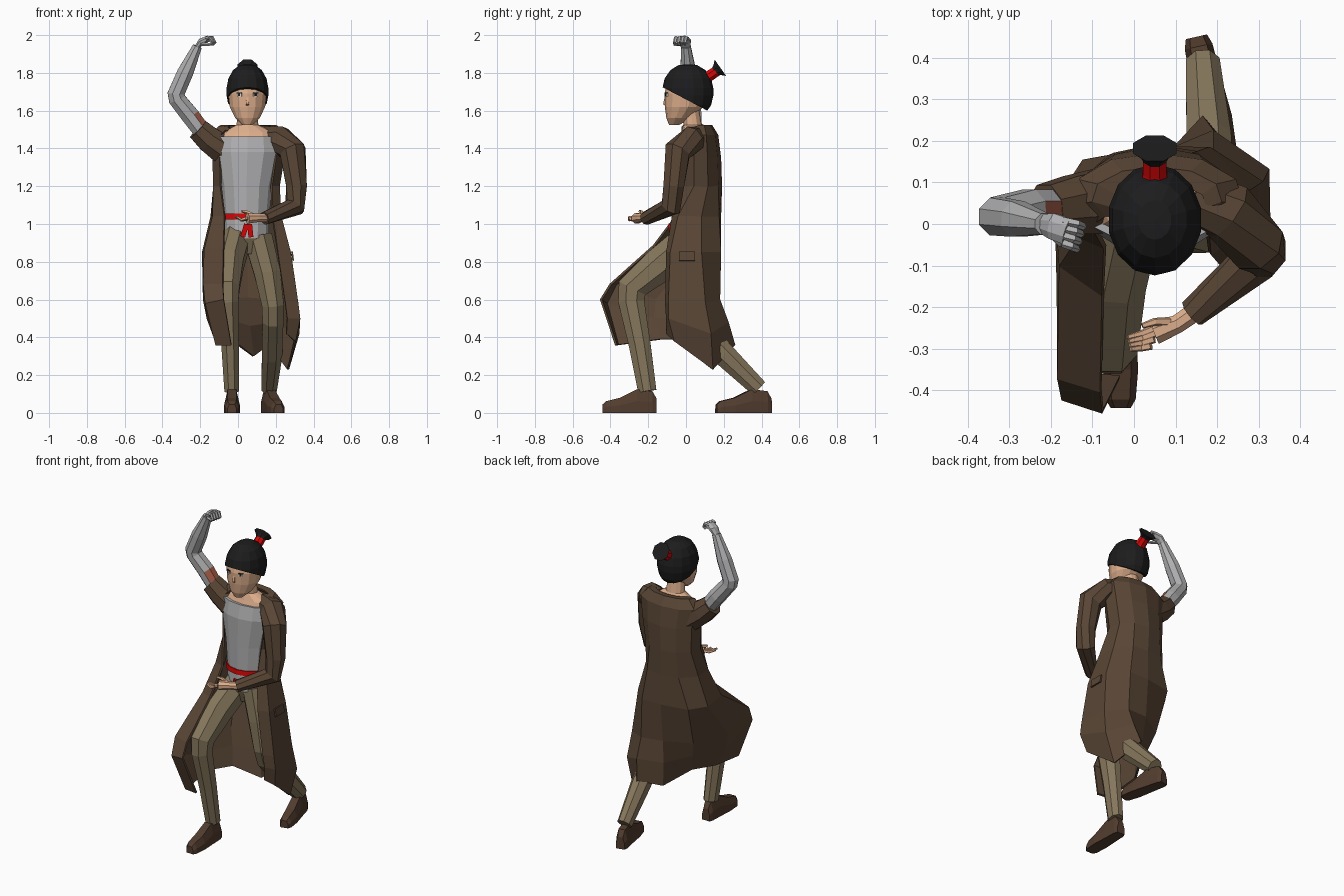
import bpy, bmesh, math
from mathutils import Vector

def mat(name, r, g, b):
    m = bpy.data.materials.new(name)
    m.diffuse_color = (r, g, b, 1)
    return m

COAT = mat("coat brown", .10, .061, .036)
BOOT = mat("boot brown", .085, .046, .028)
TROUSER = mat("trouser khaki", .24, .185, .108)
SHIRT = mat("shirt grey", .43, .43, .44)
WRAP = mat("arm grey", .43, .43, .44)
SKIN = mat("skin", .72, .42, .26)
HAIR = mat("hair black", .012, .012, .013)
RED = mat("sash red", .68, .002, .002)
WOUND = mat("wound red", .34, .10, .06)
WHITE = mat("eye white", .7, .7, .7)

def finish(bm, name, *mats):
    bmesh.ops.recalc_face_normals(bm, faces=bm.faces)
    me = bpy.data.meshes.new(name)
    bm.to_mesh(me)
    bm.free()
    ob = bpy.data.objects.new(name, me)
    bpy.context.collection.objects.link(ob)
    for m in mats:
        me.materials.append(m)
    return ob

def skin_rings(name, rings, m, closed=True):
    """Join rows of points with quads; closed rings get end caps."""
    bm = bmesh.new()
    vs = [[bm.verts.new(p) for p in r] for r in rings]
    n = len(rings[0])
    for a, b in zip(vs, vs[1:]):
        for i in range(n if closed else n - 1):
            j = (i + 1) % n
            bm.faces.new((a[i], a[j], b[j], b[i]))
    if closed:
        bm.faces.new(vs[0])
        bm.faces.new(vs[-1])
    return finish(bm, name, m)

def oval(z, cx, cy, rx, ry, angles, drop=0):
    """Oval row; drop lowers its front."""
    return [(cx + rx * math.sin(math.radians(a)), cy - ry * math.cos(math.radians(a)),
             z - drop * max(0, math.cos(math.radians(a)))) for a in angles]

def stack(name, rows, m, n=12):
    """Horizontal ovals: z, centre x, centre y, radius x, radius y."""
    return skin_rings(name, [oval(*r, [360 * i / n for i in range(n)]) for r in rows], m)

def tube(name, pts, m, n=8, ref=(0, 1, 0), flat=1.0):
    """Limb along a path of x, y, z, radius."""
    ps = [Vector(p[:3]) for p in pts]
    rings = []
    for i, p in enumerate(ps):
        t = Vector()
        if i > 0:
            t += (p - ps[i - 1]).normalized()
        if i < len(ps) - 1:
            t += (ps[i + 1] - p).normalized()
        t.normalize()
        r = Vector(ref)
        u = (r - t * r.dot(t)).normalized()
        v = t.cross(u)
        rad = pts[i][3]
        rings.append([p + (u * math.cos(k) + v * math.sin(k) * flat) * rad
                      for k in [2 * math.pi * (j + .5) / n for j in range(n)]])
    return skin_rings(name, rings, m)

def plate(name, c, size, m, rot=(0, 0, 0)):
    bm = bmesh.new()
    bmesh.ops.create_cube(bm, size=1)
    bmesh.ops.scale(bm, vec=size, verts=bm.verts)
    ob = finish(bm, name, m)
    ob.location, ob.rotation_euler = c, rot
    return ob

# Torso: shirt, sash, hips, bare neck
stack("shirt", [(.925, .045, .02, .118, .095), (1.05, .045, .03, .122, .1), (1.2, .045, .035, .135, .105),
                (1.38, .05, .04, .175, .11), (1.462, .05, .035, .17, .085)], SHIRT)
stack("sash", [(1.025, .045, .028, .13, .106), (1.055, .045, .03, .13, .106)], RED)
for i, (x, r) in enumerate([(.035, -.3), (.065, .1)]):
    plate(f"sash_tail_{i}", (x, -.085, .965), (.026, .009, .07), RED, (.1, -r, 0))
stack("hips", [(.84, .045, .03, .07, .07), (.92, .04, .02, .11, .092), (1.0, .04, .025, .115, .092)], TROUSER)
stack("neck", [(1.43, .05, .03, .165, .08), (1.485, .06, .04, .14, .065), (1.525, .05, .035, .058, .048),
               (1.62, .05, .02, .048, .048)], SKIN)

# Head, nose, eyes
stack("head", [(1.525, .05, -.062, .028, .028), (1.56, .05, -.04, .066, .064), (1.62, .05, -.01, .096, .102),
               (1.69, .05, 0, .104, .114), (1.735, .05, .005, .1, .108), (1.77, .05, .01, .07, .08)], SKIN, 14)
tube("nose", [(.05, -.108, 1.675, .006), (.05, -.114, 1.637, .011), (.05, -.098, 1.624, .006)], SKIN, 4)
for side, s in (("right", -1), ("left", 1)):
    x = .05 + .043 * s
    plate(side + "_eye", (x, -.104, 1.683), (.026, .008, .014), WHITE, (0, 0, .35 * s))
    plate(side + "_pupil", (x, -.106, 1.684), (.011, .008, .014), HAIR, (0, 0, .35 * s))
    plate(side + "_lash", (x, -.105, 1.693), (.028, .008, .004), HAIR, (0, 0, .35 * s))

# Hair cap cut along a sloping hairline, with tied topknot
bm = bmesh.new()
bmesh.ops.create_uvsphere(bm, u_segments=14, v_segments=9, radius=1)
for v in bm.verts:
    z = math.copysign(abs(v.co.z) ** 1.15, v.co.z)
    k = 1 + .16 * abs(v.co.z) * math.hypot(v.co.x, v.co.y)
    v.co = Vector((.05 + v.co.x * .112 * k, .01 + v.co.y * .133 * k, 1.7 + z * .145 * k))
bmesh.ops.bisect_plane(bm, geom=bm.verts[:] + bm.edges[:] + bm.faces[:], plane_co=(0, -.12, 1.722),
                       plane_no=(0, .115, .22), clear_inner=True)
bmesh.ops.holes_fill(bm, edges=[e for e in bm.edges if e.is_boundary])
finish(bm, "hair_cap", HAIR)
tube("hair_tie", [(.05, .09, 1.76, .038), (.05, .125, 1.785, .031), (.05, .16, 1.808, .03)], RED, 8, (1, 0, 0))
tube("topknot", [(.05, .145, 1.8, .024), (.05, .165, 1.815, .035), (.05, .182, 1.827, .057)], HAIR, 8, (1, 0, 0))

# Long coat: open oval rows down to the waist, then skirt rows following the lunge
cols = [-52, -82, -115, -148, 180, 148, 115, 82, 50]
upper = [oval(*r, cols, d) for r, d in [((1.515, .06, .05, .115, .05), .05), ((1.52, .055, .065, .155, .07), .045),
                                        ((1.47, .055, .06, .205, .105), .03),
                                        ((1.35, .055, .06, .187, .12), 0), ((1.2, .045, .06, .172, .125), 0)]]
waist = [(-.07, -.055, 1.04), (-.13, -.03, 1.04), (-.14, .08, 1.04), (-.06, .16, 1.04), (.05, .18, 1.04),
         (.15, .17, 1.04), (.22, .08, 1.04), (.225, -.04, 1.04), (.182, -.07, 1.04)]
hip = [(-.075, -.17, .885), (-.175, -.1, .86), (-.185, .05, .85), (-.12, .15, .85), (.05, .18, .85),
       (.18, .18, .85), (.275, .08, .85), (.275, -.08, .85), (.21, -.1, .85)]
knee = [(-.08, -.4, .68), (-.18, -.37, .68), (-.18, -.16, .6), (-.1, .07, .6), (.05, .16, .61),
        (.19, .175, .6), (.305, .1, .58), (.315, -.09, .58), (.25, -.105, .58)]
shin = [(-.075, -.45, .6), (-.17, -.42, .58), (-.16, -.17, .5), (-.07, .04, .5), (.06, .14, .46),
        (.19, .22, .48), (.32, .13, .42), (.325, -.09, .5), (.26, -.1, .5)]
hem = [(-.035, -.37, .36), (-.115, -.36, .36), (-.12, -.13, .39), (-.04, 0, .39), (.08, .12, .3),
       (.165, .255, .36), (.265, .14, .23), (.3, -.06, .38), (.255, -.1, .42)]
coat = skin_rings("long_coat", upper + [waist, hip, knee, shin, hem], COAT, False)
sol = coat.modifiers.new("thickness", 'SOLIDIFY')
sol.thickness, sol.offset = .012, 0
plate("coat_pocket", (.289, .005, .83), (.009, .085, .05), COAT, (0, -.14, 0))

# Sleeves
tube("torn_sleeve", [(-.07, .055, 1.39, .085), (-.15, .045, 1.445, .075), (-.212, .035, 1.502, .064)], COAT)
tube("long_sleeve", [(.14, .07, 1.455, .065), (.225, .03, 1.445, .075), (.29, -.045, 1.385, .074),
                     (.31, -.065, 1.2, .059), (.3, -.08, 1.09, .057), (.14, -.215, 1.03, .036)], COAT)

# Raised wrapped arm with a wound on its upper side
arm = tube("raised_arm", [(-.16, .04, 1.45, .05), (-.205, .037, 1.51, .05), (-.25, .035, 1.57, .052),
                          (-.322, .02, 1.66, .049), (-.328, .018, 1.69, .049), (-.28, .012, 1.8, .046),
                          (-.215, 0, 1.94, .027)], WRAP)
arm.data.materials.append(WOUND)
for f in arm.data.polygons:
    if 1.5 < f.center.z < 1.58 and f.normal.dot(Vector((.6, -.45, .6)).normalized()) > .72:
        f.material_index = 1

# Raised hand, fingers curled over
tube("raised_palm", [(-.217, 0, 1.935, .026), (-.195, -.005, 1.965, .034), (-.16, -.018, 1.98, .034)], WRAP, 8, (0, 1, 0), .55)
for i in range(4):
    y = .008 - .018 * i
    x = -.005 * i
    tube(f"raised_finger_{i}", [(-.17, y, 1.982, .011), (-.135 + x, y - .008, 1.987, .01),
                                (-.122 + x, y - .014, 1.962, .009), (-.135 + x, y - .014, 1.948, .007)], WRAP, 5)
tube("raised_thumb", [(-.2, -.02, 1.955, .012), (-.175, -.045, 1.952, .01), (-.15, -.052, 1.95, .008)], WRAP, 5)

# Lower hand held palm up in front of the waist
tube("lower_palm", [(.155, -.205, 1.032, .025), (.105, -.24, 1.033, .024), (.05, -.262, 1.03, .03)], SKIN, 8, (0, 0, 1))
for i in range(4):
    d = .016 * i
    tube(f"lower_finger_{i}", [(.065 - d * .5, -.245 - d, 1.03, .01), (.022 - d * .1, -.262 - d * .75, 1.022, .009),
                               (-.015 + d * .15, -.272 - d * .6, 1.038, .006)], SKIN, 5, (0, 0, 1))
tube("lower_thumb", [(.085, -.235, 1.045, .012), (.05, -.235, 1.062, .01), (.02, -.245, 1.068, .007)], SKIN, 5, (0, 0, 1))

# Trouser legs in a lunge
tube("front_leg", [(-.01, .03, .92, .082), (-.045, -.13, .79, .08), (-.055, -.285, .66, .068), (-.053, -.29, .59, .06),
                   (-.042, -.245, .36, .05), (-.033, -.205, .115, .042)], TROUSER, 8, (1, 0, 0), 1.25)
tube("rear_leg", [(.105, .03, .93, .082), (.155, .01, .74, .075), (.185, .0, .57, .063), (.185, .025, .49, .06),
                  (.18, .2, .31, .058), (.165, .385, .13, .044)], TROUSER, 8, (1, 0, 0), 1.15)

# Boots from heel to toe
def boot(name, heel, toe):
    a, b = Vector((*heel, 0)), Vector((*toe, 0))
    side = (b - a).normalized().cross(Vector((0, 0, 1)))
    rings = []
    for t, w, h in [(0, .026, .075), (.08, .034, .115), (.36, .037, .125), (.68, .042, .08), (.93, .036, .062), (1, .024, .045)]:
        rings.append([a.lerp(b, t) + side * w * u + Vector((0, 0, h * v))
                      for u, v in [(-1, 0), (1, 0), (1, .5), (.6, 1), (-.6, 1), (-1, .5)]])
    skin_rings(name, rings, BOOT)

boot("front_boot", (-.032, -.155), (-.032, -.442))
boot("rear_boot", (.15, .45), (.215, .16))
